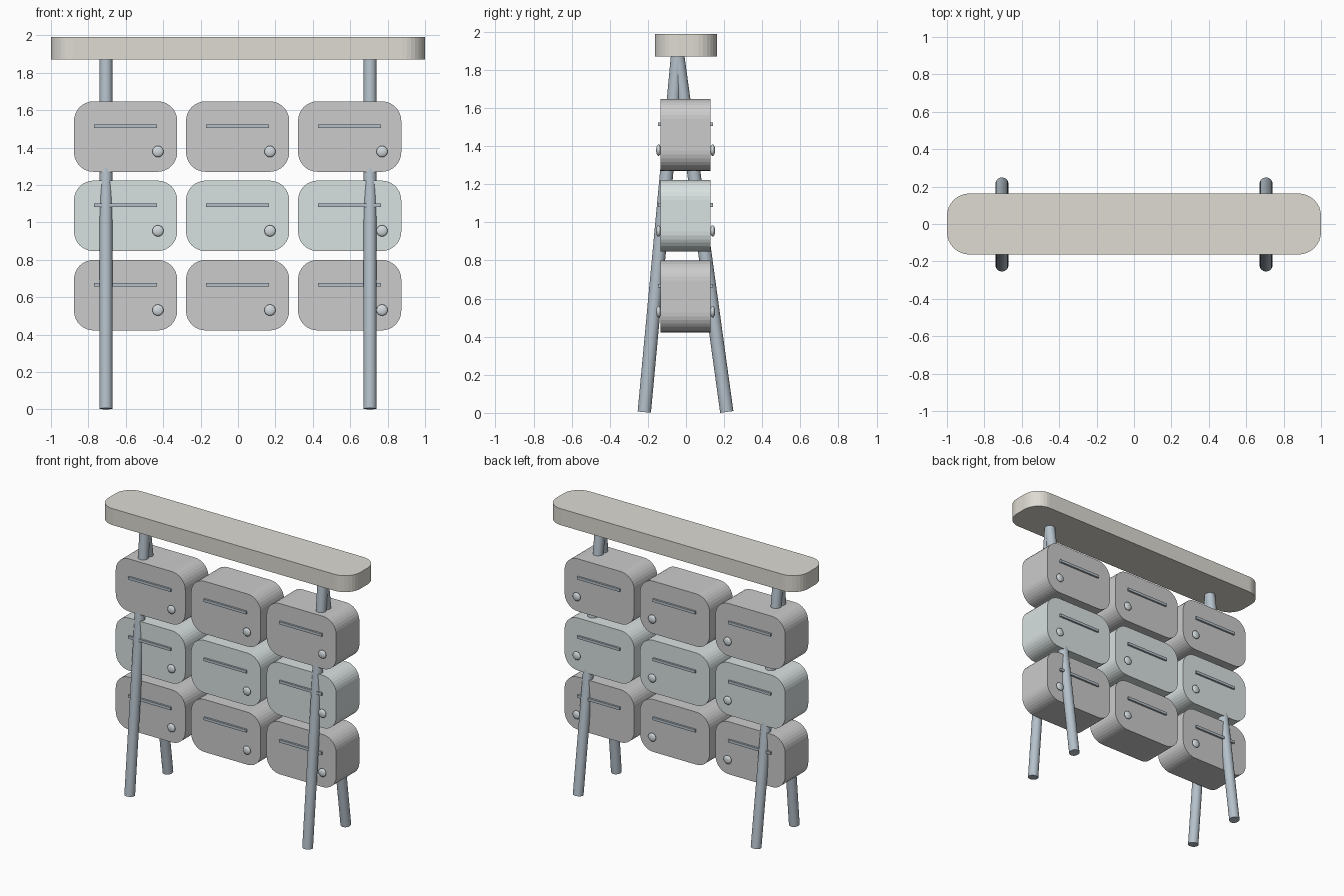
import bpy, bmesh
from math import sin, cos, pi
from mathutils import Vector, Matrix

if "Cube" in bpy.data.objects:
    bpy.data.objects.remove(bpy.data.objects["Cube"])


def material(name, rgb):
    m = bpy.data.materials.new(name)
    m.diffuse_color = (*rgb, 1)
    m.use_nodes = True
    m.node_tree.nodes["Principled BSDF"].inputs["Base Color"].default_value = m.diffuse_color
    return m


SLATE = material("slate_metal", (0.46, 0.53, 0.59))
KNOB = material("pale_metal", (0.64, 0.69, 0.72))
BEIGE = material("beige", (0.73, 0.71, 0.65))
TEAL = material("pale_teal", (0.69, 0.76, 0.75))


def finish(bm, name, mat=None, smooth=None):
    bmesh.ops.recalc_face_normals(bm, faces=bm.faces)
    me = bpy.data.meshes.new(name)
    bm.to_mesh(me)
    bm.free()
    ob = bpy.data.objects.new(name, me)
    bpy.context.collection.objects.link(ob)
    if mat:
        me.materials.append(mat)
    if smooth:
        bpy.ops.object.select_all(action='DESELECT')
        ob.select_set(True)
        bpy.context.view_layer.objects.active = ob
        bpy.ops.object.shade_smooth_by_angle(angle=smooth)
    return ob


def rounded_prism(name, w, h, depth, r, centre, upright, mat=None, seg=8):
    """Rounded rectangle w x h, extruded along y (upright) or z."""
    bm = bmesh.new()
    pts = []
    for k, (sx, sy) in enumerate([(1, 1), (-1, 1), (-1, -1), (1, -1)]):
        for i in range(seg + 1):
            a = pi / 2 * (k + i / seg)
            pts.append((sx * (w / 2 - r) + r * cos(a), sy * (h / 2 - r) + r * sin(a), -depth / 2))
    face = bm.faces.new([bm.verts.new(p) for p in pts])
    ext = bmesh.ops.extrude_face_region(bm, geom=[face], use_keep_orig=True)
    bmesh.ops.translate(bm, vec=(0, 0, depth),
                        verts=[v for v in ext["geom"] if isinstance(v, bmesh.types.BMVert)])
    rot = Matrix.Rotation(pi / 2, 4, 'X') if upright else Matrix.Identity(4)
    bm.transform(Matrix.Translation(centre) @ rot)
    return finish(bm, name, mat)


def box(name, size, centre, mat):
    bm = bmesh.new()
    bmesh.ops.create_cube(bm, size=1, matrix=Matrix.Translation(centre) @ Matrix.Diagonal((*size, 1)))
    return finish(bm, name, mat)


def rod(name, p, q, r, mat):
    p, q = Vector(p), Vector(q)
    bm = bmesh.new()
    m = Matrix.Translation((p + q) / 2) @ (q - p).to_track_quat('Z', 'Y').to_matrix().to_4x4()
    bmesh.ops.create_cone(bm, cap_ends=True, segments=32, radius1=r, radius2=r,
                          depth=(q - p).length, matrix=m)
    return finish(bm, name, mat, 0.6)


def knob(name, centre, r, thick):
    bm = bmesh.new()
    m = Matrix.Translation(centre) @ Matrix.Diagonal((r, thick, r, 1)) @ Matrix.Rotation(pi / 2, 4, 'X')
    bmesh.ops.create_uvsphere(bm, u_segments=24, v_segments=12, radius=1, matrix=m)
    return finish(bm, name, KNOB, 1.0)


# top slab
rounded_prism("top_slab", 2.0, 0.326, 0.118, 0.12, (0, 0, 1.931), False, BEIGE)

# splayed legs meeting under the slab
for side, x in (("left", -0.706), ("right", 0.706)):
    rod(f"front_leg_{side}", (x, -0.219, 0.004), (x, -0.042, 1.90), 0.035, SLATE)
    rod(f"back_leg_{side}", (x, 0.214, 0.005), (x, -0.047, 1.90), 0.035, SLATE)

# three rows of mailboxes with a slot and a lock knob on both faces
for row, z in enumerate((1.459, 1.035, 0.611)):
    for col, x in enumerate((-0.601, -0.002, 0.597)):
        tag = f"{row + 1}_{col + 1}"
        rounded_prism(f"mailbox_{tag}", 0.552, 0.377, 0.263, 0.105, (x, -0.002, z), True,
                      TEAL if row == 1 else None)
        for side, s in (("front", -1), ("back", 1)):
            box(f"slot_{side}_{tag}", (0.337, 0.026, 0.019), (x, -0.002 + s * 0.132, z + 0.056), SLATE)
            knob(f"knob_{side}_{tag}", (x + 0.173, -0.002 + s * 0.142, z - 0.08), 0.03, 0.013)
